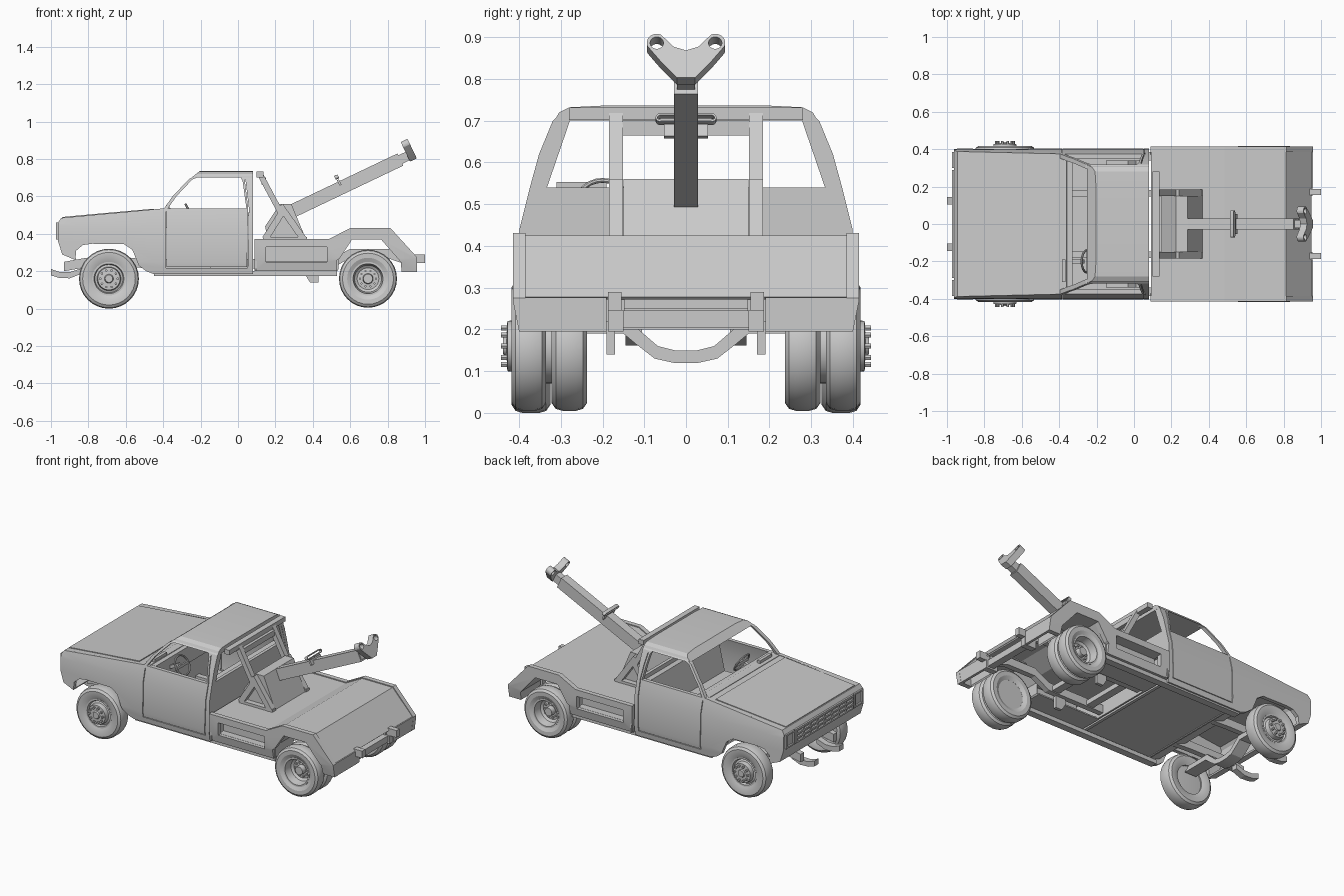
import bpy, bmesh, math
from mathutils import Vector, Matrix

def finish(name, bm, thick=0):
    bmesh.ops.remove_doubles(bm, verts=bm.verts, dist=1e-5)
    bmesh.ops.recalc_face_normals(bm, faces=bm.faces)
    if thick:
        bmesh.ops.solidify(bm, geom=bm.faces[:], thickness=thick)
        bmesh.ops.recalc_face_normals(bm, faces=bm.faces)
    me = bpy.data.meshes.new(name)
    bm.to_mesh(me)
    bm.free()
    ob = bpy.data.objects.new(name, me)
    bpy.context.collection.objects.link(ob)
    return ob

def plate(name, loops, depth, place, cuts=()):
    """Filled 2D outline with holes, given depth, then mapped into the world by place(u, v, w)."""
    cu = bpy.data.curves.new(name, 'CURVE')
    cu.dimensions, cu.fill_mode, cu.extrude = '2D', 'BOTH', depth / 2
    for loop in loops:
        s = cu.splines.new('POLY')
        s.points.add(len(loop) - 1)
        for p, (u, v) in zip(s.points, loop):
            p.co = (u, v, 0, 1)
        s.use_cyclic_u = True
    tmp = bpy.data.objects.new("tmp", cu)
    bpy.context.collection.objects.link(tmp)
    dg = bpy.context.evaluated_depsgraph_get()
    me = bpy.data.meshes.new_from_object(tmp.evaluated_get(dg))
    bm = bmesh.new()
    bm.from_mesh(me)
    bpy.data.objects.remove(tmp)
    bpy.data.meshes.remove(me)
    bmesh.ops.remove_doubles(bm, verts=bm.verts, dist=1e-5)
    for c in cuts:
        bmesh.ops.bisect_plane(bm, geom=bm.verts[:] + bm.edges[:] + bm.faces[:],
                               plane_co=(0, c, 0), plane_no=(0, 1, 0))
    for v in bm.verts:
        v.co = place(*v.co)
    return finish(name, bm)

def sheet(name, profile, hw, thick=0.01):
    """Sheet following an (x, z) profile, spanning the width."""
    bm = bmesh.new()
    rows = [[bm.verts.new((x, s * hw(z), z)) for s in (-1, 1)] for x, z in profile]
    for a, b in zip(rows, rows[1:]):
        bm.faces.new((a[0], a[1], b[1], b[0]))
    return finish(name, bm, thick)

def bar(name, p, q, w, h):
    """Square bar from p to q."""
    p, q = Vector(p), Vector(q)
    d = q - p
    n = d.normalized()
    side = Vector((1, 0, 0)) if abs(n.y) > 0.9 else Vector((0, 1, 0))
    up = n.cross(side).normalized()
    mat = Matrix((side * w, up * h, d)).transposed().to_4x4()
    mat.translation = (p + q) / 2
    bm = bmesh.new()
    bmesh.ops.create_cube(bm, size=1, matrix=mat)
    return finish(name, bm)

def box(name, x0, x1, y0, y1, z0, z1):
    y, z = (y0 + y1) / 2, (z0 + z1) / 2
    return bar(name, (x0, y, z), (x1, y, z), abs(y1 - y0), z1 - z0)

def lathe(name, profile, x, z, side, n=32, closed=False):
    """Turn an (r, y) profile about an axis parallel to y."""
    bm = bmesh.new()
    rings = [[bm.verts.new((x + r * math.cos(2 * math.pi * i / n), side * y,
                            z + r * math.sin(2 * math.pi * i / n))) for i in range(n)] for r, y in profile]
    for a, b in zip(rings, rings[1:] + (rings[:1] if closed else [])):
        for i in range(n):
            bm.faces.new((a[i], a[(i + 1) % n], b[(i + 1) % n], b[i]))
    return finish(name, bm)

def arc(cx, cy, r, a0, a1, n):
    return [(cx + r * math.cos(math.radians(a0 + (a1 - a0) * i / n)),
             cy + r * math.sin(math.radians(a0 + (a1 - a0) * i / n))) for i in range(n + 1)]

def rect(a, b, c, d):
    return [(a, c), (b, c), (b, d), (a, d)]

def hw(z):
    """Half width of the cab at a height."""
    pts = [(0.18, 0.39), (0.25, 0.40), (0.44, 0.395), (0.54, 0.37), (0.62, 0.348), (0.70, 0.315), (0.74, 0.27)]
    for (z0, w0), (z1, w1) in zip(pts, pts[1:]):
        if z <= z1:
            return w0 + (w1 - w0) * (max(z, z0) - z0) / (z1 - z0)
    return 0.27

# Cab and fender sides with window opening and door gap
window = [(-0.375, 0.535), (-0.33, 0.60), (-0.245, 0.69), (-0.22, 0.70), (0.015, 0.70), (0.025, 0.68), (0.045, 0.535)]
side_outline = [(-0.945, 0.485), (-0.962, 0.46), (-0.962, 0.36), (-0.94, 0.29), (-0.87, 0.26), (-0.865, 0.31),
                (-0.83, 0.34), (-0.78, 0.347), (-0.61, 0.345), (-0.565, 0.315), (-0.53, 0.23), (-0.49, 0.20),
                (-0.45, 0.185), (0.08, 0.185), (0.08, 0.715), (-0.215, 0.715), (-0.26, 0.695), (-0.35, 0.60), (-0.395, 0.536)]
gap = [(-0.385, 0.52), (-0.385, 0.218), (0.052, 0.218), (0.058, 0.54), (0.04, 0.69),
       (0.036, 0.69), (0.054, 0.54), (0.048, 0.222), (-0.381, 0.222), (-0.381, 0.52)]
cuts = (0.25, 0.44, 0.54, 0.62, 0.70)
for s in (-1, 1):
    plate("cab_side", [side_outline, window, gap], 0.024, lambda x, z, w: (x, s * (hw(z) - 0.008 + w), z), cuts)
    box("sill", -0.45, 0.53, s * 0.34, s * 0.385, 0.175, 0.20)

# Nose, hood and cowl
sheet("nose_and_hood", [(-0.87, 0.26), (-0.94, 0.29), (-0.962, 0.36), (-0.962, 0.46), (-0.945, 0.485),
                        (-0.7, 0.508), (-0.385, 0.534)], lambda z: hw(z) - 0.002)
sheet("hood_panel", [(-0.94, 0.49), (-0.7, 0.512), (-0.45, 0.534)], lambda z: 0.345, 0.008)
sheet("cowl", [(-0.41, 0.2), (-0.41, 0.525), (-0.36, 0.538)], lambda z: 0.36)

# Grille with three rows of slots, lamps and front hooks
slots = [rect(-0.28 + i * 0.071, -0.28 + i * 0.071 + 0.06, 0.38 + j * 0.026, 0.395 + j * 0.026)
         for i in range(8) for j in range(3)]
plate("grille", [rect(-0.29, 0.29, 0.37, 0.46)] + slots, 0.012, lambda y, z, w: (-0.967 + w, y, z))
for s in (-1, 1):
    plate("lamp_frame", [rect(0.30, 0.385, 0.37, 0.46), rect(0.31, 0.375, 0.38, 0.45)], 0.012,
          lambda y, z, w: (-0.966 + w, s * y, z))
    plate("tow_hook", [[(-1, 0.212), (-0.95, 0.195), (-0.90, 0.195), (-0.84, 0.215), (-0.84, 0.185),
                        (-0.90, 0.162), (-0.96, 0.165), (-1, 0.178)]], 0.04,
          lambda x, z, w: (x, s * 0.125 + w, z))

# Roof, back wall and floor
half = [(0.315, 0.70), (0.304, 0.72), (0.28, 0.732), (0.20, 0.736)]
section = half + [(-y, z) for y, z in reversed(half)]
plate("roof", [section], 0.33, lambda y, z, w: (-0.085 + w + (max(z - 0.70, 0) * 1.3 if w < 0 else 0), y, z))
wall = [(hw(z) - 0.003, z) for z in (0.20, 0.25, 0.44, 0.54, 0.62, 0.70, 0.725)]
plate("cab_back_wall", [wall + [(-y, z) for y, z in reversed(wall)],
                        [(-0.333, 0.54), (0.333, 0.54), (0.278, 0.70), (-0.278, 0.70)]], 0.02,
      lambda y, z, w: (0.069 + w, y, z))
sheet("cab_floor", [(-0.5, 0.24), (-0.41, 0.205), (0.07, 0.205)], lambda z: 0.38)

# Interior
box("dashboard", -0.41, -0.33, -0.35, 0.35, 0.43, 0.535)
box("instrument_hood", -0.385, -0.365, -0.31, -0.19, 0.53, 0.553)
box("seat_base", -0.15, 0.05, -0.34, 0.34, 0.21, 0.34)
bar("seat_back", (-0.01, 0, 0.33), (0.035, 0, 0.52), 0.68, 0.05)
bar("steering_column", (-0.36, -0.2, 0.46), (-0.27, -0.2, 0.505), 0.02, 0.02)
bpy.ops.mesh.primitive_torus_add(major_radius=0.06, minor_radius=0.006, major_segments=24, minor_segments=8,
                                 location=(-0.25, -0.2, 0.505), rotation=(0, math.radians(60), 0))
bpy.context.object.name = "steering_wheel"
bar("steering_spoke", (-0.25, -0.26, 0.505), (-0.25, -0.14, 0.505), 0.01, 0.018)

# Bed: deck, side panels with a recess, rear corners
sheet("bed_deck", [(0.092, 0.20), (0.092, 0.365), (0.485, 0.365), (0.60, 0.425), (0.812, 0.425), (0.95, 0.278)],
      lambda z: 0.412)
bed = [(0.087, 0.20), (0.087, 0.371), (0.485, 0.371), (0.60, 0.431), (0.815, 0.431), (0.957, 0.275), (0.957, 0.195),
       (0.875, 0.195), (0.87, 0.25), (0.765, 0.37), (0.61, 0.37), (0.545, 0.27), (0.53, 0.26), (0.53, 0.20)]
for s in (-1, 1):
    plate("bed_side", [bed, rect(0.15, 0.475, 0.25, 0.33)], 0.03,
          lambda x, z, w: (x, s * (0.4 + w - max(0, 0.27 - z) * 0.2), z), (0.27,))
    box("recess_back", 0.14, 0.485, s * 0.335, s * 0.345, 0.24, 0.34)
    for z in (0.245, 0.33):
        box("recess_shelf", 0.14, 0.485, s * 0.34, s * 0.39, z, z + 0.006)
    box("bed_bottom", 0.09, 0.53, s * 0.20, s * 0.39, 0.20, 0.208)
    box("rear_corner", 0.94, 0.956, s * 0.19, s * 0.395, 0.195, 0.277)
    arch = [(0.53, 0.2), (0.53, 0.27), (0.61, 0.37), (0.765, 0.37), (0.87, 0.25), (0.875, 0.195)]
    plate("inner_arch", [arch + [(x + 0.006, z + 0.008) for x, z in reversed(arch)]], 0.18,
          lambda x, z, w: (x, s * 0.30 + w, z))

# Chassis rails, cross members and hitch
path = [(-0.93, 0.20), (-0.82, 0.22), (-0.55, 0.22), (-0.45, 0.215), (0.50, 0.215), (0.60, 0.27), (0.80, 0.27), (0.93, 0.225)]
for s in (-1, 1):
    plate("frame_rail", [path + [(x, z + 0.05) for x, z in reversed(path)]], 0.035,
          lambda x, z, w: (x, s * 0.165 + w, z))
    plate("rail_hanger", [[(0.36, 0.22), (0.43, 0.22), (0.43, 0.14), (0.385, 0.14), (0.36, 0.18)]], 0.02,
          lambda x, z, w: (x, s * 0.18 + w, z))
    box("rear_tab", 0.93, 1.0, s * 0.155, s * 0.187, 0.245, 0.29)
    box("rear_hanger", 0.875, 0.955, s * 0.15, s * 0.187, 0.195, 0.245)
for x in (-0.42, -0.1, 0.2, 0.45):
    box("cross_member", x - 0.025, x + 0.025, -0.165, 0.165, 0.22, 0.25)
box("rear_cross_bar", 0.90, 0.945, -0.17, 0.17, 0.205, 0.245)
low = [(-0.33, 0.19), (-0.15, 0.19), (-0.12, 0.165), (-0.075, 0.13), (-0.03, 0.12)]
low += [(-y, z) for y, z in reversed(low)]
plate("front_cross_member", [low + [(y * 0.9, z + 0.03) for y, z in reversed(low)]], 0.08,
      lambda y, z, w: (-0.69 + w, y, z))

# Wheels
def tyre(a, b, r):
    return [(0.088, a + 0.012), (r * 0.72, a + 0.001), (r * 0.88, a), (r * 0.97, a + 0.01), (r, a + 0.026),
            (r, b - 0.026), (r * 0.97, b - 0.01), (r * 0.88, b), (r * 0.72, b - 0.001), (0.088, b - 0.012)]

for s in (-1, 1):
    lathe("front_tyre", tyre(0.325, 0.418, 0.16), -0.69, 0.16, s, closed=True)
    lathe("front_hub", [(0.0, 0.34), (0.09, 0.345), (0.09, 0.408), (0.08, 0.408), (0.075, 0.395), (0.064, 0.40),
                        (0.06, 0.428), (0.024, 0.43), (0.02, 0.438), (0, 0.438)], -0.69, 0.16, s)
    for a, b in ((0.335, 0.418), (0.237, 0.322)):
        lathe("rear_tyre", tyre(a, b, 0.155), 0.695, 0.16, s, closed=True)
    lathe("rear_hub", [(0, 0.25), (0.09, 0.25), (0.09, 0.409), (0.08, 0.409), (0.072, 0.36), (0.058, 0.35),
                       (0.028, 0.353), (0.025, 0.385), (0, 0.385)], 0.695, 0.16, s)
    for i in range(10):
        c, d = math.cos(i * math.pi / 5), math.sin(i * math.pi / 5)
        lathe("front_lug", [(0.007, 0.42), (0.007, 0.443), (0, 0.443)], -0.69 + 0.046 * c, 0.16 + 0.046 * d, s, 6)
        lathe("rear_lug", [(0.006, 0.345), (0.006, 0.363), (0, 0.363)], 0.695 + 0.043 * c, 0.16 + 0.043 * d, s, 6)

# Winch housing and support frame
plate("winch_housing", [[(0.16, 0.368), (0.145, 0.44), (0.225, 0.56), (0.285, 0.56), (0.365, 0.368)]], 0.30,
      lambda x, z, w: (x, w, z))
for s in (-1, 1):
    y = s * 0.168
    bar("frame_upright", (0.12, y, 0.715), (0.235, y, 0.50), 0.034, 0.03)
    bar("frame_rear_leg", (0.225, y, 0.55), (0.35, y, 0.372), 0.034, 0.035)
    bar("frame_front_leg", (0.145, y, 0.372), (0.245, y, 0.53), 0.034, 0.035)
    box("frame_foot", 0.135, 0.37, y - 0.017, y + 0.017, 0.366, 0.382)
box("frame_top_bar", 0.10, 0.135, -0.28, 0.28, 0.702, 0.732)
box("frame_cross_bar", 0.125, 0.15, -0.152, 0.152, 0.665, 0.70)

# Boom, pin bracket and twin-eye head
p0, p1 = Vector((0.27, 0, 0.512)), Vector((0.868, 0, 0.797))
d = (p1 - p0).normalized()
up = Vector((-d.z, 0, d.x))
bar("boom", p0, p1, 0.058, 0.072)
bar("boom_extension", p1 - d * 0.05, p1 + d * 0.06, 0.042, 0.05)
mid = p0 + d * 0.315
bar("boom_bracket", mid - d * 0.006 + up * 0.03, mid + d * 0.006 + up * 0.03, 0.105, 0.032)
ring = arc(0.062, 0, 0.011, -90, 90, 6) + arc(-0.062, 0, 0.011, 90, 270, 6)
plate("boom_loop", [ring, [(u * 0.94, v * 0.6) for u, v in ring]], 0.02,
      lambda u, v, w: mid + Vector((0, u, 0)) + up * (0.062 + v) + d * w)
head = ([(-0.022, -0.032), (0.022, -0.032), (0.06, 0.01)] + arc(0.07, 0.06, 0.024, -20, 115, 8)
        + [(0.03, 0.05), (0, 0.04), (-0.03, 0.05)] + arc(-0.07, 0.06, 0.024, 65, 200, 8) + [(-0.06, 0.01)])
eyes = [arc(e, 0.06, 0.016, 0, 345, 23) for e in (-0.07, 0.07)]
tip = p1 + d * 0.062
plate("boom_head", [head] + eyes, 0.04, lambda u, v, w: tip + Vector((0, u, 0)) + up * v + d * w)

# Smooth shading that keeps edges sharp
for ob in bpy.context.scene.objects:
    ob.select_set(True)
    bpy.context.view_layer.objects.active = ob
bpy.ops.object.shade_smooth_by_angle(angle=math.radians(20))
